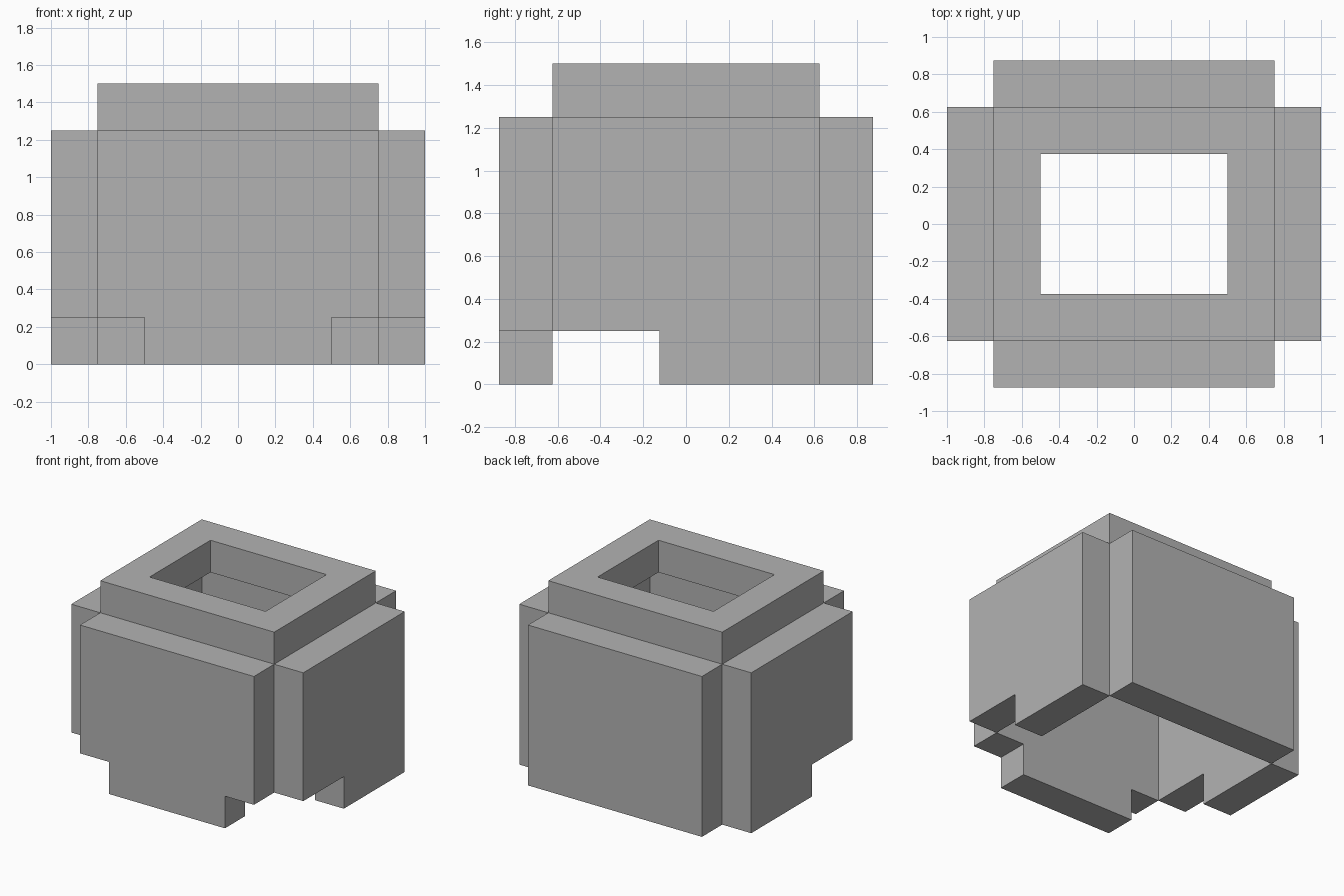
import bpy
import bmesh

cube = bpy.data.objects.get("Cube")
if cube:
    bpy.data.objects.remove(cube, do_unlink=True)

U = 0.25  # block unit

grey = bpy.data.materials.new("plain_grey")
grey.use_nodes = True
colour = (0.45, 0.45, 0.45, 1)
grey.diffuse_color = colour
grey.node_tree.nodes["Principled BSDF"].inputs["Base Color"].default_value = colour


def slab(name, outline, axis, start, depth):
    """Extrude a flat outline, given in block units, along one axis."""
    def place(a, b, c):
        point = {"x": (c, a, b), "y": (a, c, b), "z": (a, b, c)}[axis]
        return [U * v for v in point]

    bm = bmesh.new()
    face = bm.faces.new([bm.verts.new(place(a, b, start)) for a, b in outline])
    ext = bmesh.ops.extrude_face_region(bm, geom=[face], use_keep_orig=True)
    moved = [g for g in ext["geom"] if isinstance(g, bmesh.types.BMVert)]
    bmesh.ops.translate(bm, verts=moved, vec=place(0, 0, depth))
    bmesh.ops.recalc_face_normals(bm, faces=bm.faces)
    mesh = bpy.data.meshes.new(name)
    bm.to_mesh(mesh)
    bm.free()
    mesh.materials.append(grey)
    obj = bpy.data.objects.new(name, mesh)
    bpy.context.collection.objects.link(obj)
    return obj


def rectangle(w, h):
    return [(-w, -h), (w, -h), (w, h), (-w, h)]


# Front panel with its two lower corners notched
slab("front_panel", [(-2, 0), (2, 0), (2, 1), (3, 1), (3, 5),
                     (-3, 5), (-3, 1), (-2, 1)], "y", -3.5, 1)

# Plain back panel
slab("back_panel", [(-3, 0), (3, 0), (3, 5), (-3, 5)], "y", 2.5, 1)

# Side panels, raised along the front half of the lower edge
side = [(-0.5, 0), (2.5, 0), (2.5, 5), (-2.5, 5), (-2.5, 1), (-0.5, 1)]
for name, x in (("left_panel", 3), ("right_panel", -4)):
    slab(name, side, "x", x, 1)

# Top rim with an open rectangular hole
rim = slab("top_rim", rectangle(3, 2.5), "z", 5, 1)
cutter = slab("rim_hole_cutter", rectangle(2, 1.5), "z", 4, 3)
cutter.hide_render = True
cutter.hide_set(True)
hole = rim.modifiers.new("hole", "BOOLEAN")
hole.operation = "DIFFERENCE"
hole.solver = "EXACT"
hole.object = cutter
